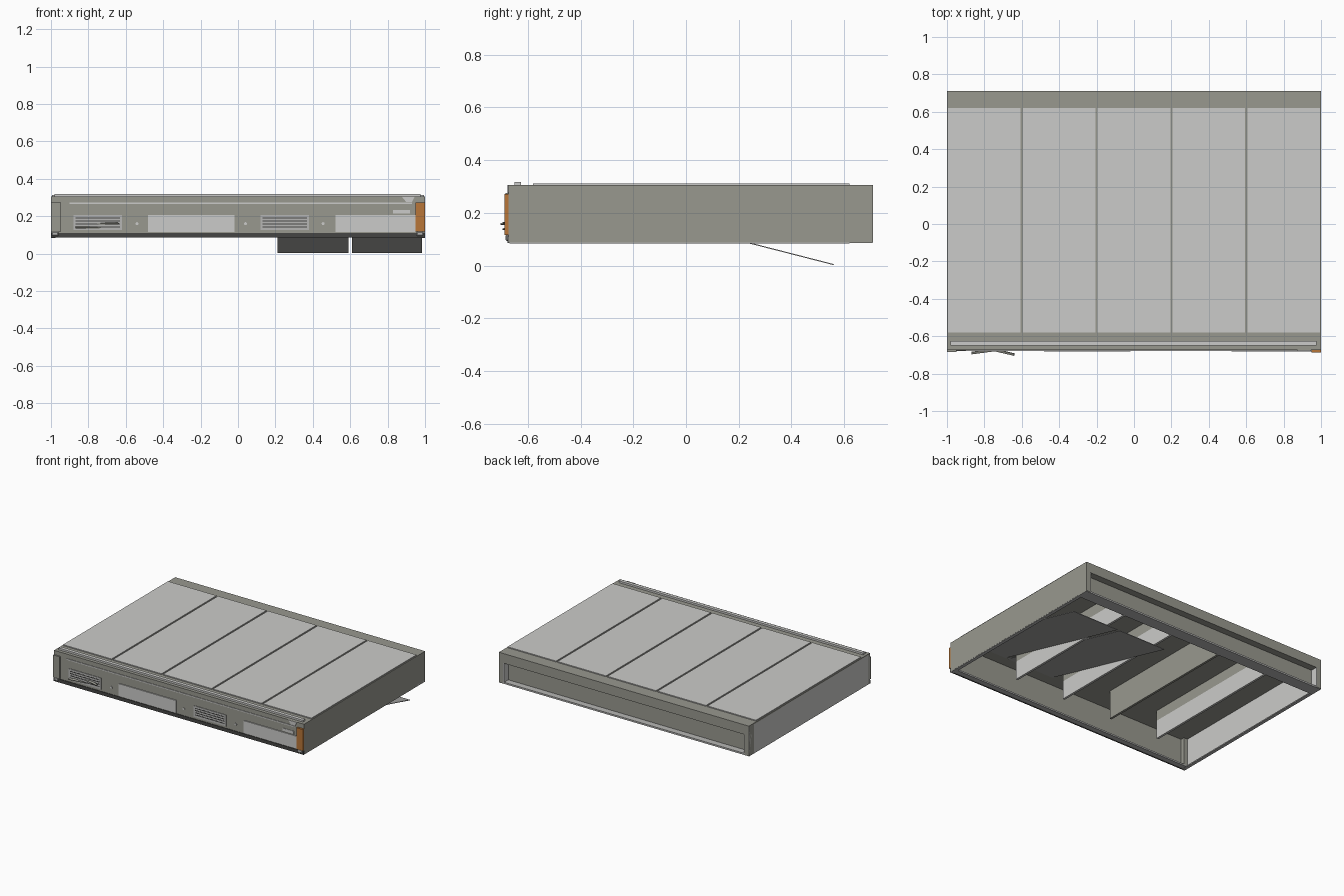
import bpy
import bmesh
from mathutils import Vector

cube = bpy.data.objects.get("Cube")
if cube:
    bpy.data.objects.remove(cube, do_unlink=True)


def material(name, r, g, b):
    m = bpy.data.materials.new(name)
    m.use_nodes = True
    m.diffuse_color = (r, g, b, 1)
    m.node_tree.nodes["Principled BSDF"].inputs["Base Color"].default_value = (r, g, b, 1)
    return m


FRAME = material("olive grey frame", .315, .315, .275)
LIGHT = material("light grey panel", .6, .6, .585)
MID = material("mid grey metal", .47, .47, .46)
DARK = material("dark grey trim", .06, .06, .057)
ORANGE = material("orange lamp", .48, .18, .04)


def finish(name, bm, mat):
    mesh = bpy.data.meshes.new(name)
    bmesh.ops.recalc_face_normals(bm, faces=bm.faces)
    bm.to_mesh(mesh)
    bm.free()
    mesh.materials.append(mat)
    ob = bpy.data.objects.new(name, mesh)
    bpy.context.collection.objects.link(ob)
    return ob


def box(name, mat, x, y, z, bevel=0):
    """Box from (min, max) pairs on each axis."""
    bm = bmesh.new()
    bmesh.ops.create_cube(bm, size=1)
    for v in bm.verts:
        v.co = Vector([(a + b) / 2 + c * (b - a) for c, (a, b) in zip(v.co, (x, y, z))])
    if bevel:
        bmesh.ops.bevel(bm, geom=bm.edges[:], offset=bevel, segments=1, affect='EDGES')
    return finish(name, bm, mat)


def plate(name, mat, corners, thick):
    """Thin slab raised from a quad."""
    bm = bmesh.new()
    face = bm.faces.new([bm.verts.new(c) for c in corners])
    face.normal_update()
    offset = face.normal * thick
    out = bmesh.ops.extrude_face_region(bm, geom=[face])
    bmesh.ops.translate(bm, vec=offset,
                        verts=[g for g in out["geom"] if isinstance(g, bmesh.types.BMVert)])
    return finish(name, bm, mat)


BOTTOM, TOP = .088, .305
FRONT, BACK = -.674, .71

# Hollow shell, open underneath
box("roof_plate", FRAME, (-1, 1), (FRONT, BACK), (.295, TOP))
box("front_wall", FRAME, (-1, 1), (FRONT, FRONT + .015), (BOTTOM, .298))
box("left_wall", FRAME, (.985, 1), (FRONT, BACK), (BOTTOM, .298))
box("right_wall", LIGHT, (-1, -.985), (FRONT + .005, BACK - .003), (BOTTOM, .298))
box("right_front_inner_post", FRAME, (-.987, -.955), (FRONT + .01, -.63), (BOTTOM, .298))

# Back wall: header, corner posts and a deeply recessed panel
box("back_header", FRAME, (-1, 1), (.65, BACK), (.235, .298))
box("back_panel", FRAME, (-.97, .97), (.645, .66), (BOTTOM, .24))
for side, name in ((-1, "right"), (1, "left")):
    box(name + "_back_post", FRAME, sorted((side * .967, side)), (.65, BACK), (BOTTOM, .24))
    box(name + "_back_post_liner", LIGHT, sorted((side * .96, side * .968)),
        (.65, BACK - .001), (BOTTOM, .236))

# Underside rims
box("back_rim", MID, (-1, 1), (.62, .707), (.085, .097))
box("front_rim", MID, (-1, 1), (FRONT + .005, -.63), (.086, .097))
for side, name in ((-1, "right"), (1, "left")):
    box(name + "_rim", MID, sorted((side * .975, side * .999)), (FRONT + .005, .62), (.084, .092))

# Roof panels, one over each bay
for i in range(5):
    x = -1 + .4 * i
    box(f"roof_panel_{i + 1}", LIGHT, (x + .006, x + .394), (-.58, .62), (TOP, .312))
box("roof_front_bar", LIGHT, (-.98, .975), (-.65, -.625), (TOP, .318))

# Partitions between the bays, with a darker upper half
for i in range(4):
    x = -.6 + .4 * i
    mat = FRAME if i == 1 else LIGHT
    box(f"partition_{i + 1}", mat, (x - .008, x + .008), (-.475, .62), (BOTTOM, .22))
    box(f"partition_top_{i + 1}", FRAME, (x - .008, x + .008), (-.475, .62), (.22, .298))

# Two long ceiling panels that have dropped at the back and hang below the shell
for i, (a, b) in enumerate(((.21, .59), (.61, .983))):
    plate(f"dropped_panel_{i + 1}", MID,
          [(a, -.58, .294), (b, -.58, .294), (b, .56, .002), (a, .56, .002)], .004)

# Front trim
box("front_sill", DARK, (-1, 1), (FRONT - .004, FRONT + .004), (.085, .11))
box("front_strip", LIGHT, (-.9, .93), (FRONT - .004, FRONT + .002), (.265, .273))
box("front_label", LIGHT, (.83, .92), (FRONT - .003, FRONT + .002), (.214, .234))
box("right_front_post", FRAME, (-1, -.95), (-.684, FRONT + .01), (.115, .275))
box("right_post_foot", MID, (-.995, -.96), (-.684, FRONT + .01), (.094, .117), .004)
box("left_post_foot", MID, (.955, .99), (-.684, FRONT + .01), (.094, .117), .004)
box("corner_lamp", ORANGE, (.95, 1.0), (-.688, FRONT), (.117, .272))
plate("front_corner_tab", LIGHT,
      [(.90, FRONT, .275), (.93, FRONT, .275), (.945, FRONT, .305), (.875, FRONT, .305)], .004)

# Light panels, vents and screws along the front
for i, x in enumerate((-.48, .52)):
    box(f"front_panel_{i + 1}", LIGHT, (x, x + .46 - .03 * i), (FRONT - .007, FRONT), (.115, .206))
for i, x in enumerate((-.88, .12)):
    box(f"vent_frame_{i + 1}", MID, (x, x + .26), (FRONT - .004, FRONT), (.125, .206))
    for k in range(4):
        z = .139 + .016 * k
        box(f"vent_{i + 1}_slot_{k + 1}", DARK, (x + .012, x + .248),
            (FRONT - .005, FRONT), (z, z + .006))
for i, x in enumerate((-.54, .04, .455)):
    bm = bmesh.new()
    bmesh.ops.create_cone(bm, cap_ends=True, segments=12, radius1=.008, radius2=.008, depth=.008)
    for v in bm.verts:
        v.co = Vector((x + v.co.x, FRONT - .002 + v.co.z, .16 + v.co.y))
    finish(f"front_screw_{i + 1}", bm, LIGHT)

# Loose slats sticking out of the first vent
for i, (a, ya, b, yb, z) in enumerate(((-.87, -.695, -.72, -.675, .135),
                                       (-.76, -.675, -.64, -.703, .155))):
    plate(f"loose_slat_{i + 1}", FRAME,
          [(a, ya, z), (b, yb, z), (b, yb + .012, z + .006), (a, ya + .012, z + .006)], .005)
